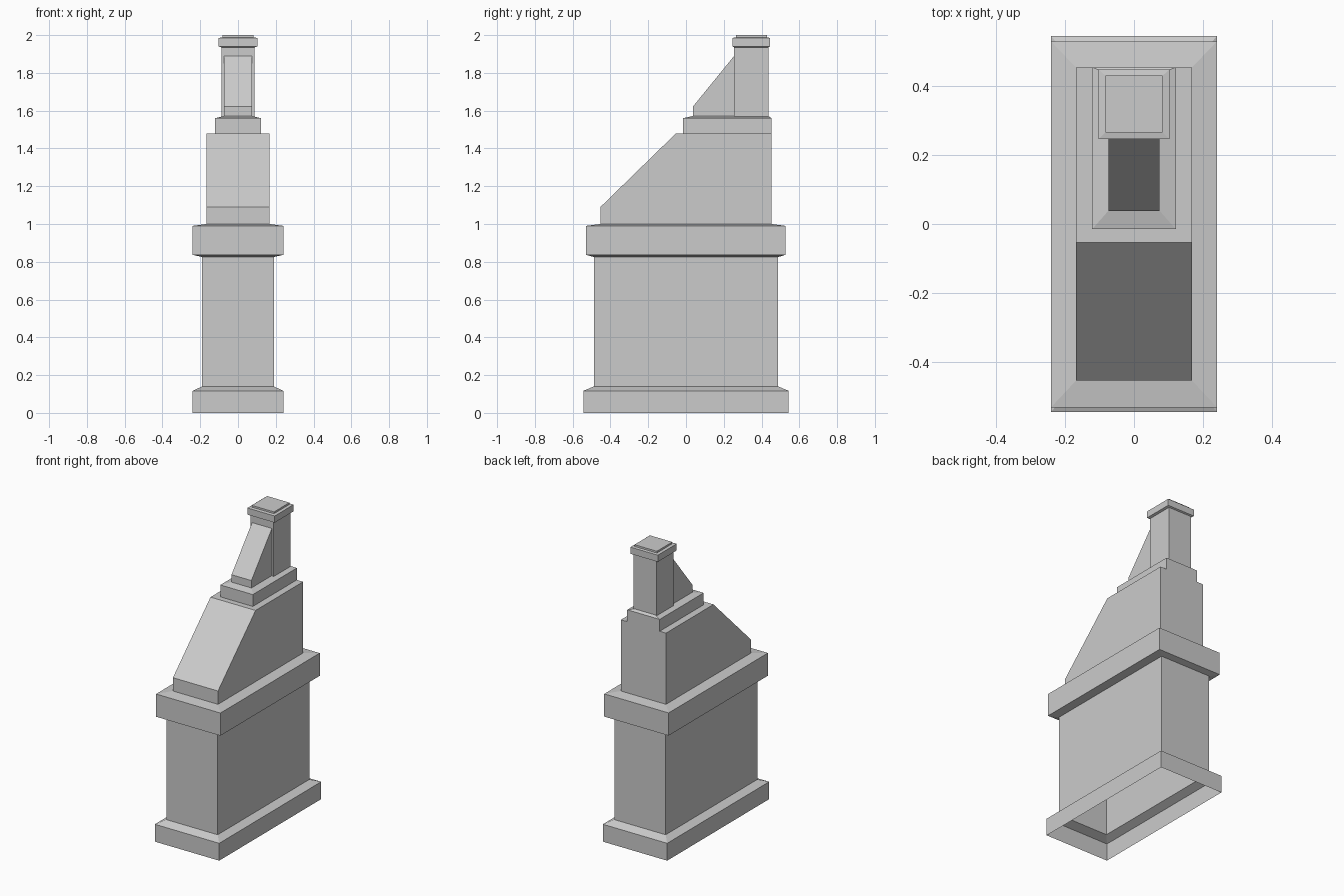
import bpy
import bmesh

if "Cube" in bpy.data.objects:
    bpy.data.objects.remove(bpy.data.objects["Cube"], do_unlink=True)

stone = bpy.data.materials.new("grey stone")
stone.use_nodes = True
grey = (0.6, 0.6, 0.6, 1.0)
stone.diffuse_color = grey
stone.node_tree.nodes["Principled BSDF"].inputs["Base Color"].default_value = grey


def loft(name, rings, top=False):
    """Stack rectangular rings (half width, front y, back y, z) into a shell."""
    bm = bmesh.new()
    loops = []
    for w, front, back, z in rings:
        corners = [(-w, front), (w, front), (w, back), (-w, back)]
        loops.append([bm.verts.new((x, y, z)) for x, y in corners])
    for low, high in zip(loops, loops[1:]):
        for i in range(4):
            j = (i + 1) % 4
            bm.faces.new((low[i], low[j], high[j], high[i]))
    if top:
        bm.faces.new(loops[-1])
    mesh = bpy.data.meshes.new(name)
    bm.to_mesh(mesh)
    bm.free()
    mesh.materials.append(stone)
    obj = bpy.data.objects.new(name, mesh)
    bpy.context.collection.objects.link(obj)
    return obj


# Rings shared by neighbouring parts
shaft_foot = (0.19, -0.488, 0.488, 0.14)
shaft_head = (0.19, -0.488, 0.488, 0.825)
body_foot = (0.168, -0.453, 0.453, 1.0)

# Plinth, open underneath, with a sloped shoulder
loft("plinth", [(0.24, -0.543, 0.543, 0), (0.24, -0.543, 0.543, 0.117), shaft_foot])
loft("shaft", [shaft_foot, shaft_head])

# Projecting ledge around the shaft
loft("ledge", [shaft_head, (0.24, -0.53, 0.528, 0.837),
               (0.24, -0.53, 0.528, 0.99), body_foot])

# Upper body with the long front slope
loft("sloped_body", [body_foot, (0.168, -0.453, 0.453, 1.09),
                     (0.168, -0.053, 0.453, 1.48)], top=True)

# Small step under the pinnacle
loft("pinnacle_step", [(0.121, -0.015, 0.453, 1.48), (0.121, -0.015, 0.453, 1.56),
                       (0.075, 0.037, 0.435, 1.572)], top=True)

# Pinnacle, its front brace and its cap
loft("pinnacle", [(0.087, 0.255, 0.436, 1.565), (0.087, 0.255, 0.436, 1.938)])
loft("front_brace", [(0.074, 0.037, 0.26, 1.565), (0.074, 0.037, 0.26, 1.622),
                     (0.074, 0.255, 0.26, 1.89)], top=True)
loft("cap", [(0.087, 0.255, 0.436, 1.935), (0.102, 0.245, 0.446, 1.94),
             (0.102, 0.245, 0.446, 1.985), (0.083, 0.265, 0.429, 1.988),
             (0.083, 0.265, 0.429, 2.0)], top=True)
